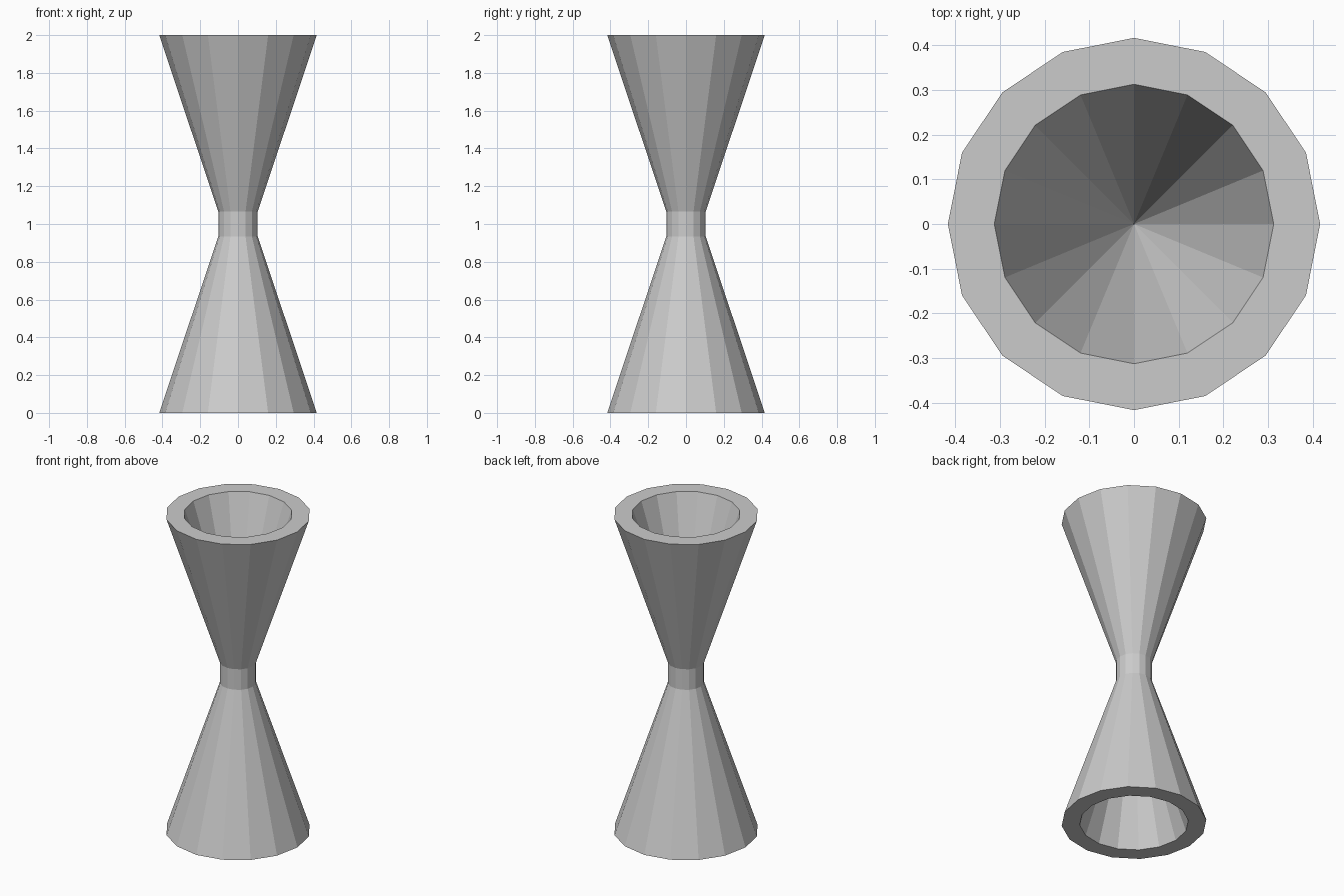
import bpy, bmesh
from math import cos, sin, pi

if "Cube" in bpy.data.objects:
    bpy.data.objects.remove(bpy.data.objects["Cube"])

SIDES = 16
R_RIM, R_BORE, R_NECK = 0.417, 0.313, 0.104
Z_LOW, Z_HIGH, HEIGHT = 0.935, 1.065, 2.0

# Profile from lower bore apex, around the outside, to upper bore apex (radius, z)
profile = [(0, Z_LOW), (R_BORE, 0), (R_RIM, 0), (R_NECK, Z_LOW),
           (R_NECK, Z_HIGH), (R_RIM, HEIGHT), (R_BORE, HEIGHT), (0, Z_HIGH)]


def lathe(name, points, sides):
    """Spin a profile around z into a flat-faced solid."""
    bm = bmesh.new()
    rings = []
    for r, z in points:
        if r == 0:
            rings.append([bm.verts.new((0, 0, z))] * sides)
        else:
            rings.append([bm.verts.new((r * cos(2 * pi * i / sides),
                                        r * sin(2 * pi * i / sides), z))
                          for i in range(sides)])
    for a, b in zip(rings, rings[1:]):
        for i in range(sides):
            j = (i + 1) % sides
            corners = list(dict.fromkeys((a[i], a[j], b[j], b[i])))
            bm.faces.new(corners)
    bmesh.ops.recalc_face_normals(bm, faces=bm.faces)
    mesh = bpy.data.meshes.new(name)
    bm.to_mesh(mesh)
    bm.free()
    obj = bpy.data.objects.new(name, mesh)
    bpy.context.collection.objects.link(obj)
    return obj


# Double-ended cup with narrow neck
lathe("double_cup", profile, SIDES)
